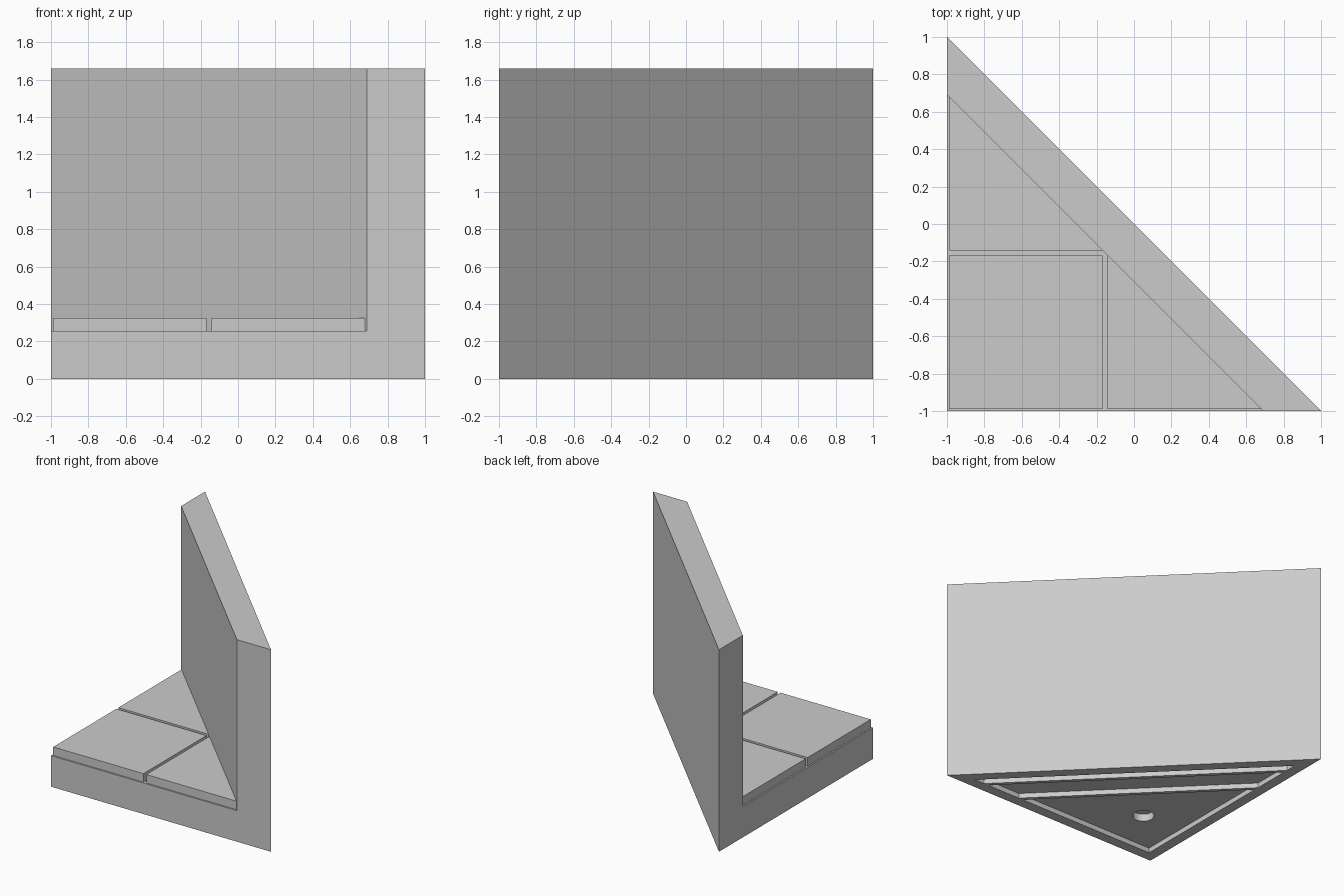
import bpy
import bmesh

cube = bpy.data.objects.get("Cube")
if cube:
    bpy.data.objects.remove(cube, do_unlink=True)

GREY = (0.6, 0.6, 0.6, 1.0)
mat = bpy.data.materials.new("plain grey")
mat.use_nodes = True
mat.diffuse_color = GREY
mat.node_tree.nodes["Principled BSDF"].inputs["Base Color"].default_value = GREY

BASE_TOP, TILE_TOP, TOP = 0.255, 0.325, 1.66
WALL = -0.31      # x + y along the inner face of the diagonal wall
RIM = 0.085       # rim width around the underside recess
RECESS = 0.04


def prism(name, outline, z0, z1):
    """Extrude a flat outline from z0 to z1."""
    bm = bmesh.new()
    face = bm.faces.new([bm.verts.new((x, y, z0)) for x, y in outline])
    ext = bmesh.ops.extrude_face_region(bm, geom=[face])
    for v in ext["geom"]:
        if isinstance(v, bmesh.types.BMVert):
            v.co.z = z1
    bmesh.ops.recalc_face_normals(bm, faces=bm.faces)
    mesh = bpy.data.meshes.new(name)
    bm.to_mesh(mesh)
    bm.free()
    obj = bpy.data.objects.new(name, mesh)
    bpy.context.collection.objects.link(obj)
    mesh.materials.append(mat)
    return obj


def corner(x, y, total):
    """Right triangle from its square corner to the line x + y = total."""
    return [(x, y), (total - y, y), (x, total - x)]


def cut(obj, cutter):
    mod = obj.modifiers.new("cut", 'BOOLEAN')
    mod.operation = 'DIFFERENCE'
    mod.solver = 'EXACT'
    mod.object = cutter
    cutter.hide_render = True
    bpy.context.view_layer.objects.active = obj
    bpy.ops.object.modifier_apply(modifier=mod.name)
    bpy.data.objects.remove(cutter, do_unlink=True)


# Body: triangular block with the space in front of the wall removed
body = prism("base_and_wall", corner(-1, -1, 0), 0, TOP)
cut(body, prism("notch_cutter", corner(-1.2, -1.2, WALL), BASE_TOP, TOP + 0.2))

# Underside recess and round socket
inner = -1 + RIM
cut(body, prism("recess_cutter", corner(inner, inner, -0.12), -0.1, RECESS))
bpy.ops.mesh.primitive_cylinder_add(vertices=32, radius=0.08, depth=0.2,
                                    location=(-0.57, -0.57, 0.0))
cut(body, bpy.context.object)

# Diagonal ribs across the recess
for i, s in enumerate((-0.21, -0.55)):
    t = s - 0.04
    prism(f"underside_rib_{i + 1}",
          [(s - inner, inner), (inner, s - inner),
           (inner, t - inner), (t - inner, inner)], 0, RECESS)

# Floor tiles: one square and two triangles that meet the wall
lo, hi, far = -0.988, -0.168, -0.142
prism("square_tile", [(lo, lo), (hi, lo), (hi, hi), (lo, hi)], BASE_TOP, TILE_TOP)
prism("left_tile", corner(far, lo, WALL), BASE_TOP, TILE_TOP)
prism("back_tile", corner(lo, far, WALL), BASE_TOP, TILE_TOP)
